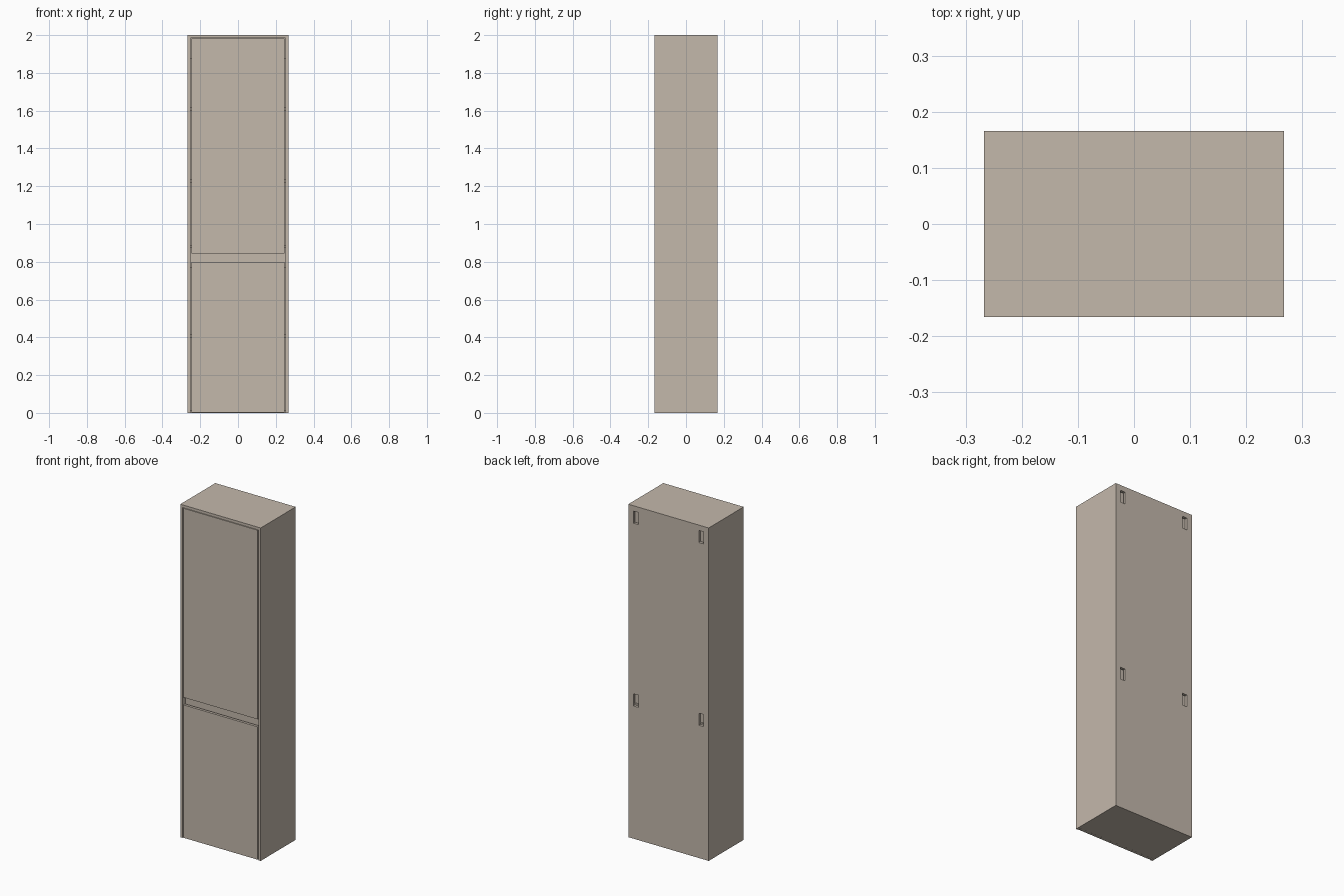
import bpy

if "Cube" in bpy.data.objects:
    bpy.data.objects.remove(bpy.data.objects["Cube"])

W, D, H, T = 0.267, 0.166, 2.0, 0.016   # half width, half depth, height, board thickness
IN = W - T                              # inner half width

taupe = bpy.data.materials.new("taupe_laminate")
taupe.diffuse_color = (0.55, 0.48, 0.41, 1)
taupe.use_nodes = True
taupe.node_tree.nodes["Principled BSDF"].inputs["Base Color"].default_value = taupe.diffuse_color


def box(name, x0, x1, y0, y1, z0, z1):
    bpy.ops.mesh.primitive_cube_add(size=1, location=((x0 + x1) / 2, (y0 + y1) / 2, (z0 + z1) / 2))
    ob = bpy.context.object
    ob.name = name
    ob.scale = (x1 - x0, y1 - y0, z1 - z0)
    bpy.ops.object.transform_apply(location=False, rotation=False, scale=True)
    ob.data.materials.append(taupe)
    return ob


# Carcass: top board over two sides, floor and inner boards between them
box("top_board", -W, W, -D, D, H - T, H)
box("left_side", -W, -IN, -D, D, 0, H - T)
box("right_side", IN, W, -D, D, 0, H - T)
DOOR_BACK = -D + T
box("floor_board", -IN, IN, DOOR_BACK + 0.003, D - T, 0, T)
box("middle_shelf", -IN, IN, DOOR_BACK + 0.012, D - T, 0.79, 0.806)
for i, z in enumerate((0.4, 1.22, 1.6)):
    box(f"shelf_{i + 1}", -IN, IN, DOOR_BACK + 0.02, D - T, z, z + T)

# Recessed grip rail behind the gap between the doors
box("grip_rail", -IN, IN, -D + 0.028, -D + 0.028 + T, 0.77, 0.875)

# Doors set between the sides with a thin reveal
DX = IN - 0.004
box("lower_door", -DX, DX, -D, DOOR_BACK, 0.002, 0.80)
box("upper_door", -DX, DX, -D, DOOR_BACK, 0.845, H - T - 0.003)

# Back panel with four hanger slots
back = box("back_panel", -IN, IN, D - T, D, 0, H - T)
for z0, z1 in ((0.797, 0.87), (1.895, 1.968)):
    for s in (-1, 1):
        cutter = box("slot_cutter", s * 0.217 - 0.016, s * 0.217 + 0.016, D - 0.05, D + 0.05, z0, z1)
        cutter.hide_render = True
        cutter.hide_set(True)
        mod = back.modifiers.new("slot", 'BOOLEAN')
        mod.operation = 'DIFFERENCE'
        mod.solver = 'EXACT'
        mod.object = cutter
        bpy.context.view_layer.objects.active = back
        bpy.ops.object.modifier_apply(modifier=mod.name)
        bpy.data.objects.remove(cutter, do_unlink=True)
    # Hanging rail seen through the slots
    box("hanging_rail", -IN, IN, D - 2 * T - 0.008, D - T - 0.008, z0 - 0.02, min(z1 + 0.02, H - T))
